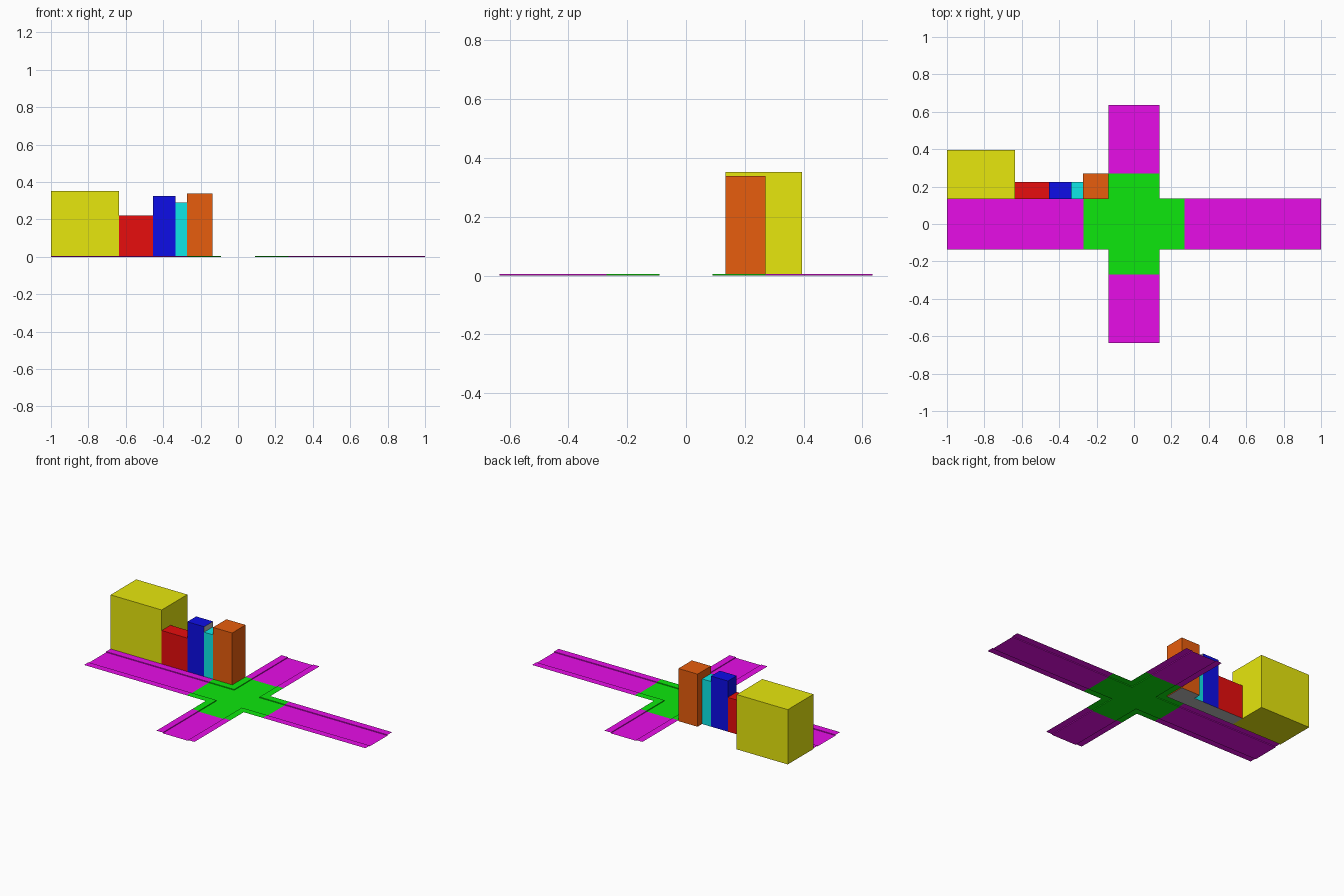
import bpy
import bmesh
from mathutils import Vector

cube = bpy.data.objects.get("Cube")
if cube:
    bpy.data.objects.remove(cube, do_unlink=True)

HI, LO = 0.8, 0.004


def material(name, r, g, b):
    m = bpy.data.materials.new(name)
    m.use_nodes = True
    m.diffuse_color = (r, g, b, 1)
    m.node_tree.nodes["Principled BSDF"].inputs["Base Color"].default_value = (r, g, b, 1)
    return m


magenta = material("magenta", HI, LO, HI)
green = material("green", LO, HI, LO)
yellow = material("yellow", HI, HI, LO)
red = material("red", HI, LO, LO)
blue = material("blue", LO, LO, HI)
cyan = material("cyan", LO, HI, HI)
orange = material("orange", HI, 0.11, LO)
grey = material("grey", 0.5, 0.5, 0.5)


def finish(bm, name, mats):
    mesh = bpy.data.meshes.new(name)
    bm.to_mesh(mesh)
    bm.free()
    for m in mats:
        mesh.materials.append(m)
    obj = bpy.data.objects.new(name, mesh)
    bpy.context.collection.objects.link(obj)


# Crossroads: low roadway, raised pavements, thin curb faces between them
ROAD, EDGE, CENTRE, END_X, END_Y, CURB = 0.09, 0.135, 0.27, 1.0, 0.635, 0.005
half_x = [ROAD, EDGE, CENTRE, END_X]
half_y = [ROAD, EDGE, CENTRE, END_Y]
xs = [-v for v in reversed(half_x)] + half_x
ys = [-v for v in reversed(half_y)] + half_y

bm = bmesh.new()


def add_face(points, facing):
    f = bm.faces.new([bm.verts.new(p) for p in points])
    f.normal_update()
    if f.normal.dot(Vector(facing)) < 0:
        f.normal_flip()
    c = f.calc_center_median()
    f.material_index = 1 if max(abs(c.x), abs(c.y)) < CENTRE else 0


for x0, x1 in zip(xs, xs[1:]):
    for y0, y1 in zip(ys, ys[1:]):
        inner = min(abs(x0 + x1), abs(y0 + y1)) / 2
        if inner < EDGE:
            z = 0 if inner < ROAD else CURB
            add_face([(x0, y0, z), (x1, y0, z), (x1, y1, z), (x0, y1, z)], (0, 0, 1))

for sx in (-1, 1):
    for sy in (-1, 1):
        path = [(END_X, ROAD), (CENTRE, ROAD), (ROAD, ROAD), (ROAD, CENTRE), (ROAD, END_Y)]
        path = [(sx * x, sy * y) for x, y in path]
        for a, b in zip(path, path[1:]):
            add_face([(*a, 0), (*b, 0), (*b, CURB), (*a, CURB)], (-sx, -sy, 0))
bmesh.ops.remove_doubles(bm, verts=bm.verts, dist=0.0001)
finish(bm, "crossroads", [magenta, green])


# Buildings in a row behind the long road
def building(name, x0, x1, depth, height, mat, grey_base=True, grey_side=False):
    bm = bmesh.new()
    bmesh.ops.create_cube(bm, size=1)
    bmesh.ops.scale(bm, vec=(x1 - x0, depth, height), verts=bm.verts)
    bmesh.ops.translate(bm, vec=((x0 + x1) / 2, EDGE + depth / 2, height / 2), verts=bm.verts)
    bm.normal_update()
    for f in bm.faces:
        base = grey_base and f.normal.z < -0.5
        side = grey_side and f.normal.x > 0.5
        f.material_index = int(base or side)
    finish(bm, name, [mat, grey])


building("wide_building", -1.0, -0.637, 0.26, 0.352, yellow, grey_base=False)
building("low_building", -0.637, -0.455, 0.09, 0.22, red)
building("tall_building", -0.455, -0.335, 0.09, 0.325, blue, grey_side=True)
building("narrow_building", -0.335, -0.272, 0.09, 0.29, cyan)
building("corner_building", -0.272, -0.136, 0.136, 0.338, orange)
